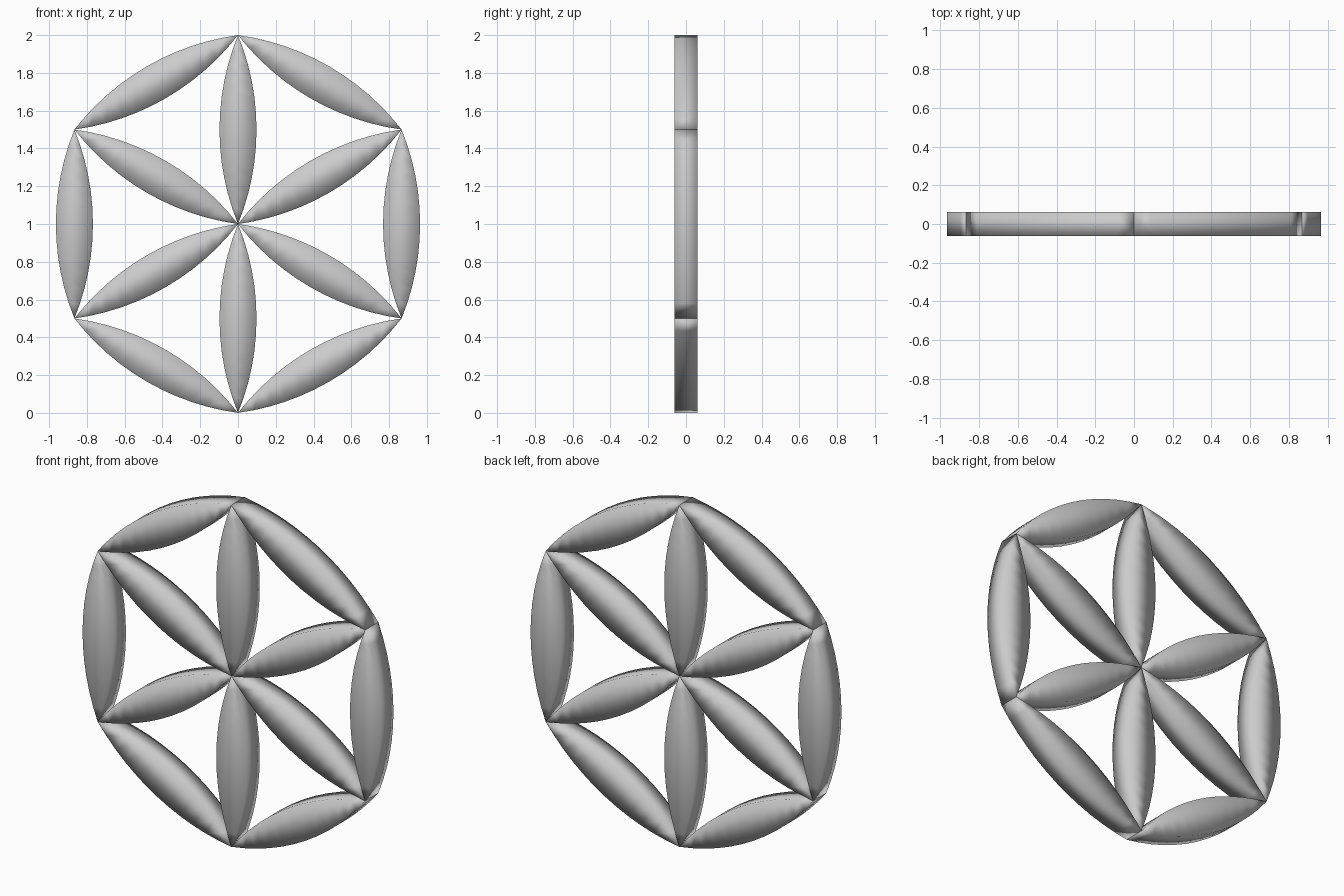
import bpy, math
from mathutils import Vector

if "Cube" in bpy.data.objects:
    bpy.data.objects.remove(bpy.data.objects["Cube"])

HALF_WIDTH = 0.098   # widest half width of a petal
DEPTH = 0.061        # half thickness
SEG = 12             # segments per arc
CENTRE = Vector((0, 0, 1))


def petal(name, a, b):
    """Lens-shaped extruded petal running from tip a to tip b in the xz plane."""
    along = (b - a).normalized()
    side = Vector((along.z, 0, -along.x))
    mid = (a + b) / 2
    half = (b - a).length / 2
    radius = (half ** 2 + HALF_WIDTH ** 2) / (2 * HALF_WIDTH)
    sweep = math.asin(half / radius)

    # lens outline: one arc out, the mirrored arc back
    arc = []
    for i in range(SEG + 1):
        t = -sweep + 2 * sweep * i / SEG
        arc.append((radius * math.sin(t), radius * math.cos(t) - radius + HALF_WIDTH))
    outline = arc + [(s, -w) for s, w in arc[-2:0:-1]]
    n = len(outline)
    verts = [mid + along * s + side * w + Vector((0, y, 0))
             for y in (-DEPTH, DEPTH) for s, w in outline]

    # side walls, then front and back strips across the petal
    faces = [(i, (i + 1) % n, (i + 1) % n + n, i + n) for i in range(n)]
    for i in range(SEG):
        strip = [i, (n - i) % n, n - i - 1, i + 1]
        strip = list(dict.fromkeys(strip))
        faces.append(strip)
        faces.append([k + n for k in reversed(strip)])

    mesh = bpy.data.meshes.new(name)
    mesh.from_pydata(verts, [], faces)
    mesh.validate()
    # rounded look comes from smooth normals over the flat extrusion
    mesh.shade_smooth()
    obj = bpy.data.objects.new(name, mesh)
    bpy.context.collection.objects.link(obj)


# six inner petals from the hub and six outer petals round the rim
tips = [CENTRE + Vector((math.sin(k * math.pi / 3), 0, math.cos(k * math.pi / 3)))
        for k in range(6)]
for k in range(6):
    petal(f"inner_petal_{k + 1}", CENTRE, tips[k])
    petal(f"rim_petal_{k + 1}", tips[k], tips[(k + 1) % 6])

# consistent outward normals
import bmesh
for obj in bpy.context.collection.objects:
    bm = bmesh.new()
    bm.from_mesh(obj.data)
    bmesh.ops.recalc_face_normals(bm, faces=bm.faces)
    bm.to_mesh(obj.data)
    bm.free()
